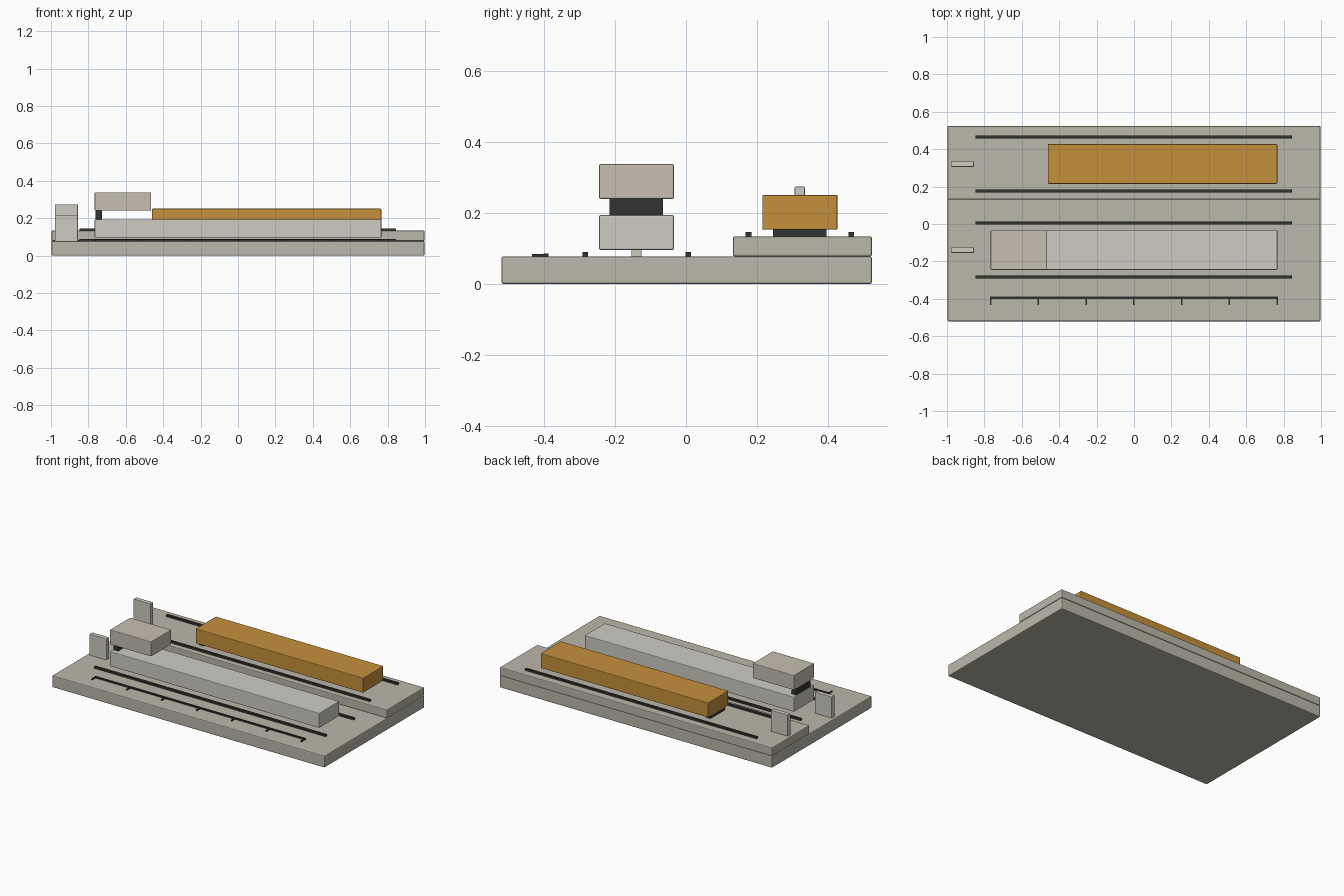
import bpy, bmesh

if "Cube" in bpy.data.objects:
    bpy.data.objects.remove(bpy.data.objects["Cube"])


def material(name, rgb):
    m = bpy.data.materials.new(name)
    m.diffuse_color = (*rgb, 1)
    m.use_nodes = True
    m.node_tree.nodes["Principled BSDF"].inputs["Base Color"].default_value = m.diffuse_color
    return m


STONE = material("stone", (0.50, 0.475, 0.40))
PALE = material("pale", (0.62, 0.60, 0.55))
SAND = material("sand", (0.57, 0.52, 0.44))
AMBER = material("amber", (0.56, 0.28, 0.045))
DARK = material("dark", (0.03, 0.033, 0.03))


def box(name, x, y, z, mat, bevel=0.0):
    """Box from (min, max) ranges, with an optional small edge bevel."""
    bm = bmesh.new()
    bmesh.ops.create_cube(bm, size=1)
    for v in bm.verts:
        v.co = [r[0] + (c + 0.5) * (r[1] - r[0]) for c, r in zip(v.co, (x, y, z))]
    mesh = bpy.data.meshes.new(name)
    bm.to_mesh(mesh)
    bm.free()
    mesh.materials.append(mat)
    ob = bpy.data.objects.new(name, mesh)
    bpy.context.collection.objects.link(ob)
    if bevel:
        mod = ob.modifiers.new("edge", "BEVEL")
        mod.width = bevel
        mod.segments = 2
    return ob


LOW, HIGH = 0.078, 0.134  # top heights of the two tiers

# Stepped base
box("base_slab", (-0.997, 0.997), (-0.52, 0.524), (0, LOW), STONE, 0.006)
box("rear_tier", (-0.997, 0.997), (0.132, 0.524), (LOW, HIGH), STONE, 0.005)

# Lane rails and upright end plates, one set per tier
for lane, yc, z in (("front", -0.139, LOW), ("rear", 0.321, HIGH)):
    for side, dy in (("near", -0.145), ("far", 0.145)):
        y = yc + dy
        box(f"{lane}_{side}_rail", (-0.848, 0.846), (y - 0.008, y + 0.008),
            (z - 0.002, z + 0.012), DARK)
    box(f"{lane}_end_plate", (-0.979, -0.856), (yc - 0.015, yc + 0.014),
        (z - 0.002, z + 0.14), PALE, 0.003)

# Time bars
box("long_bar", (-0.766, 0.766), (-0.245, -0.034), (0.096, 0.194), PALE, 0.004)
box("short_bar", (-0.766, -0.464), (-0.245, -0.034), (0.240, 0.338), SAND, 0.004)
box("amber_bar", (-0.461, 0.766), (0.215, 0.427), (0.153, 0.251), AMBER, 0.004)

# Dark spacers at the start of the raised bars
box("short_bar_spacer", (-0.762, -0.727), (-0.215, -0.065), (0.192, 0.242), DARK)
box("amber_bar_spacer", (-0.457, -0.422), (0.245, 0.396), (HIGH - 0.002, 0.155), DARK)

# Ruler with ticks
box("ruler_line", (-0.77, 0.77), (-0.401, -0.388), (LOW - 0.002, 0.086), DARK)
for i in range(7):
    x = -0.766 + i * 0.2553
    box(f"ruler_tick_{i + 1}", (x - 0.004, x + 0.004), (-0.434, -0.40),
        (LOW - 0.002, 0.085), DARK)
